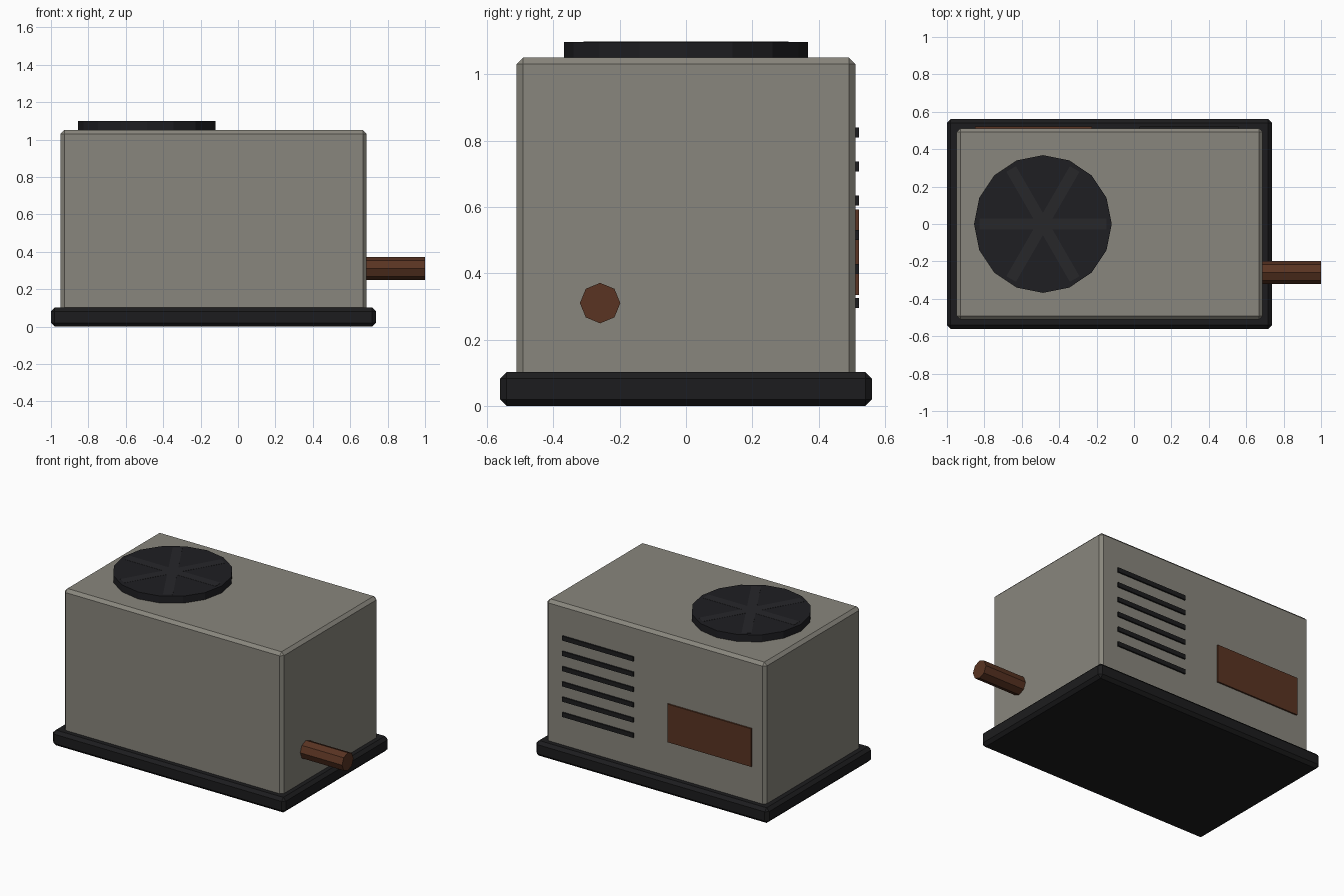
import bpy, math

if "Cube" in bpy.data.objects:
    bpy.data.objects.remove(bpy.data.objects["Cube"])


def material(name, r, g, b):
    m = bpy.data.materials.new(name)
    m.diffuse_color = (r, g, b, 1)
    m.use_nodes = True
    m.node_tree.nodes["Principled BSDF"].inputs["Base Color"].default_value = m.diffuse_color
    return m


CASING = material("casing_grey", 0.25, 0.24, 0.205)
BLACK = material("black", 0.012, 0.012, 0.013)
GRILLE = material("grille_black", 0.013, 0.013, 0.016)
BLADE = material("blade_grey", 0.02, 0.02, 0.023)
COPPER = material("copper_brown", 0.10, 0.034, 0.016)


def finish(name, mat):
    o = bpy.context.object
    o.name = name
    o.data.materials.append(mat)
    return o


def box(name, mat, x, y, z, bevel=0.0):
    """Box from (min, max) ranges, with an optional chamfer."""
    rs = (x, y, z)
    bpy.ops.mesh.primitive_cube_add(size=1, location=[(a + b) / 2 for a, b in rs])
    o = finish(name, mat)
    o.scale = [b - a for a, b in rs]
    bpy.ops.object.transform_apply(location=False, rotation=False, scale=True)
    if bevel:
        mod = o.modifiers.new("chamfer", 'BEVEL')
        mod.width, mod.segments = bevel, 1
    return o


def cylinder(name, mat, sides, radius, depth, loc, rot=(0, 0, 0)):
    bpy.ops.mesh.primitive_cylinder_add(vertices=sides, radius=radius, depth=depth,
                                        location=loc, rotation=rot)
    return finish(name, mat)


# Base plinth and casing
box("base", BLACK, (-1.0, 0.737), (-0.561, 0.561), (0, 0.102), 0.02)
box("casing", CASING, (-0.948, 0.688), (-0.511, 0.511), (0.05, 1.051), 0.02)

# Fan disc on the roof with three crossing blade bars nearly flush with its top
FAN_X = -0.487
cylinder("fan_disc", GRILLE, 16, 0.368, 0.058, (FAN_X, 0, 1.069))
for i in range(3):
    blade = box(f"fan_blade_{i + 1}", BLADE, (FAN_X - 0.34, FAN_X + 0.34),
                (-0.03, 0.03), (1.08, 1.099))
    blade.rotation_euler.z = i * math.pi / 3

# Outlet pipe on the right side
cylinder("outlet_pipe", COPPER, 8, 0.061, 0.36, (0.82, -0.259, 0.31),
         (0, math.pi / 2, 0))

# Vent slats and access panel on the back
for i in range(6):
    z = 0.31 + i * 0.103
    box(f"vent_slat_{i + 1}", BLACK, (0.03, 0.56), (0.49, 0.521), (z - 0.015, z + 0.015))
box("access_panel", COPPER, (-0.85, -0.225), (0.49, 0.521), (0.335, 0.592))
